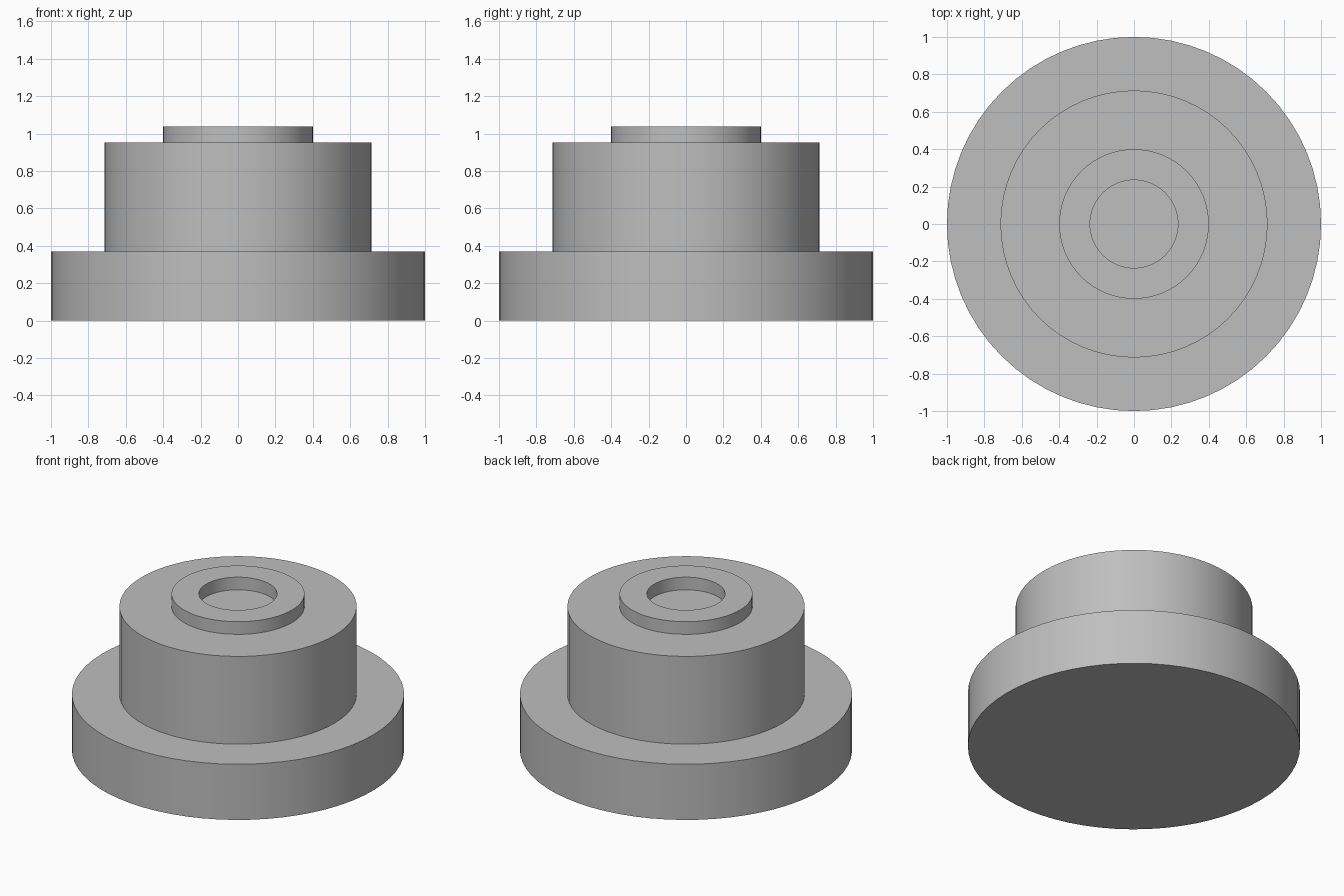
import bpy
import bmesh
import math

cube = bpy.data.objects.get("Cube")
if cube:
    bpy.data.objects.remove(cube, do_unlink=True)

SIDES = 64

# Single plain grey finish
grey = bpy.data.materials.new("plain_grey")
grey.use_nodes = True
colour = (0.52, 0.52, 0.52, 1.0)
grey.diffuse_color = colour
grey.node_tree.nodes["Principled BSDF"].inputs["Base Color"].default_value = colour


def lathe(name, profile):
    """Revolve (radius, height) points about z; ends on the axis close the solid."""
    bm = bmesh.new()
    verts = [bm.verts.new((r, 0, z)) for r, z in profile]
    edges = [bm.edges.new(pair) for pair in zip(verts, verts[1:])]
    bmesh.ops.spin(bm, geom=verts + edges, cent=(0, 0, 0), axis=(0, 0, 1),
                   angle=math.tau, steps=SIDES, use_merge=True)
    bmesh.ops.remove_doubles(bm, verts=bm.verts, dist=0.0001)
    bmesh.ops.recalc_face_normals(bm, faces=bm.faces)
    mesh = bpy.data.meshes.new(name)
    bm.to_mesh(mesh)
    bm.free()
    mesh.materials.append(grey)
    obj = bpy.data.objects.new(name, mesh)
    bpy.context.collection.objects.link(obj)
    bpy.ops.object.select_all(action='DESELECT')
    obj.select_set(True)
    bpy.context.view_layer.objects.active = obj
    bpy.ops.object.shade_smooth_by_angle(angle=math.radians(30))
    return obj


# Wide flange, drum and raised collar around a shallow recess
FLANGE_TOP, DRUM_TOP, COLLAR_TOP = 0.37, 0.953, 1.037
lathe("stepped_hub", [
    (0, 0), (1, 0), (1, FLANGE_TOP),
    (0.714, FLANGE_TOP), (0.714, DRUM_TOP),
    (0.4, DRUM_TOP), (0.4, COLLAR_TOP),
    (0.235, COLLAR_TOP), (0.235, DRUM_TOP), (0, DRUM_TOP),
])
